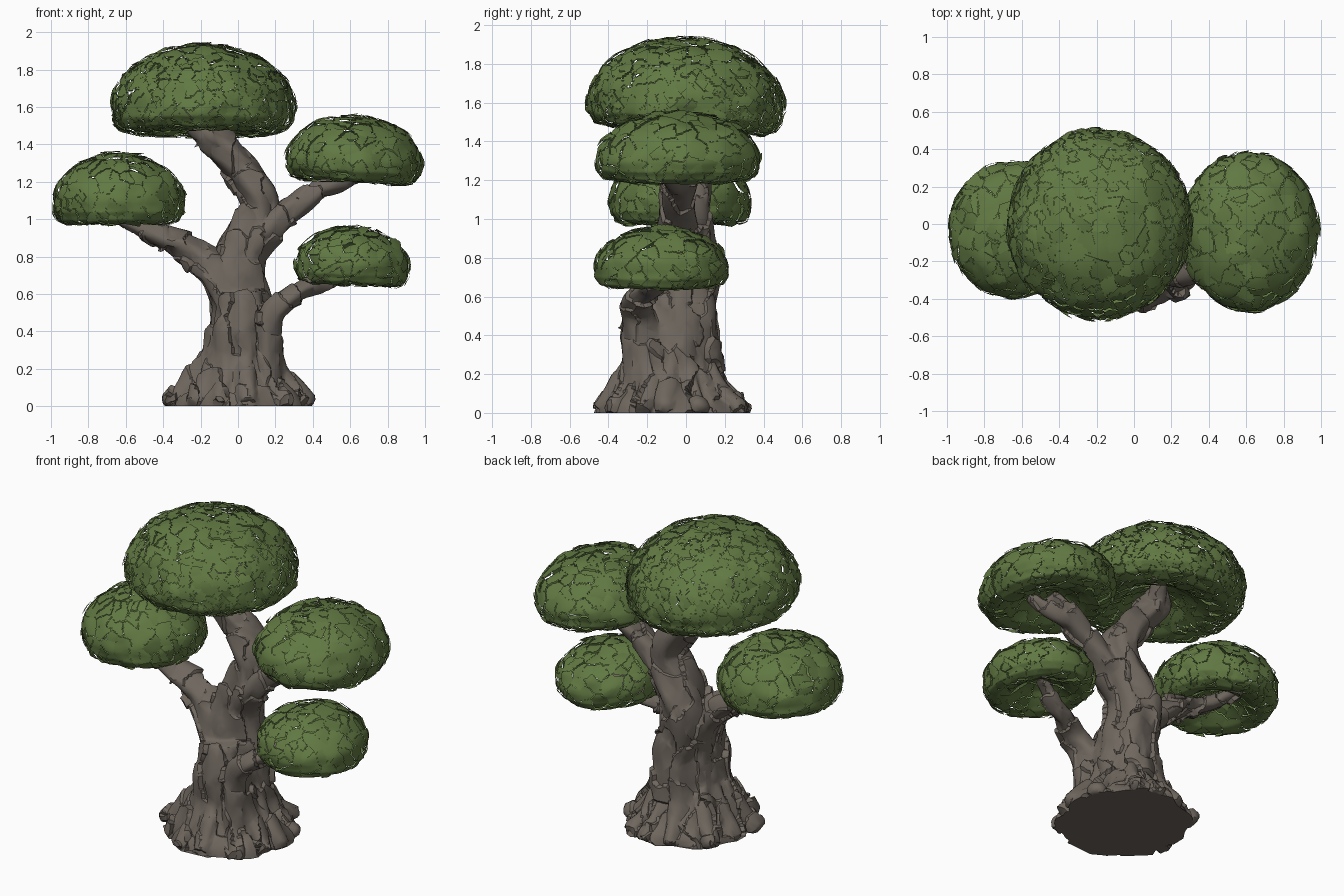
import bpy, bmesh, math, random
from mathutils import Vector, Matrix, noise, kdtree

if "Cube" in bpy.data.objects:
    bpy.data.objects.remove(bpy.data.objects["Cube"])

random.seed(4)


def material(name, rgb):
    m = bpy.data.materials.new(name)
    m.diffuse_color = (*rgb, 1)
    m.use_nodes = True
    m.node_tree.nodes["Principled BSDF"].inputs["Base Color"].default_value = m.diffuse_color
    return m


LEAF = material("leaf green", (0.12, 0.19, 0.055))
BARK = material("bark brown", (0.158, 0.134, 0.112))


def add_object(name, mesh, mat):
    mesh.materials.clear()
    mesh.materials.append(mat)
    ob = bpy.data.objects.new(name, mesh)
    bpy.context.collection.objects.link(ob)
    return ob


# ---------- wood: swept elliptical tubes fused into one skin ----------
def spline(pts, i, t):
    p = [Vector(pts[min(max(i + k, 0), len(pts) - 1)]) for k in (-1, 0, 1, 2)]
    return 0.5 * (2 * p[1] + (p[2] - p[0]) * t + (2 * p[0] - 5 * p[1] + 4 * p[2] - p[3]) * t * t
                  + (3 * p[1] - p[0] - 3 * p[2] + p[3]) * t ** 3)


def tube(bm, pts, lobes=5, depth=0.08, twist=2.0, sides=28, steps=5):
    """pts: (x, y, z, radius across, radius in depth)"""
    path = [spline(pts, i, s / steps) for i in range(len(pts) - 1) for s in range(steps)]
    path.append(Vector(pts[-1]))
    rings = []
    for k, p in enumerate(path):
        c = Vector(p[:3])
        t = (Vector(path[min(k + 1, len(path) - 1)][:3]) - Vector(path[max(k - 1, 0)][:3])).normalized()
        a = Vector((0, 1, 0)).cross(t).normalized()
        b = t.cross(a)
        ring = []
        for j in range(sides):
            g = math.tau * j / sides
            f = 1 + depth * math.sin(lobes * g + twist * k / steps)
            ring.append(bm.verts.new(c + a * math.cos(g) * p[3] * f + b * math.sin(g) * p[4] * f))
        rings.append(ring)
    for r0, r1 in zip(rings, rings[1:]):
        for j in range(sides):
            n = (j + 1) % sides
            bm.faces.new((r0[j], r0[n], r1[n], r1[j]))
    bm.faces.new(rings[0][::-1])
    bm.faces.new(rings[-1])


def baked(ob):
    dg = bpy.context.evaluated_depsgraph_get()
    mesh = bpy.data.meshes.new_from_object(ob.evaluated_get(dg))
    ob.modifiers.clear()
    ob.data = mesh


bm = bmesh.new()
# flared foot
tube(bm, [(0.01, -0.08, -0.04, .36, .385), (0.01, -0.08, 0.03, .34, .365), (0.01, -0.08, 0.11, .28, .30),
          (0.015, -0.08, 0.25, .205, .25), (0.02, -0.08, 0.42, .17, .24), (0.02, -0.07, 0.60, .13, .20)],
     lobes=9, depth=0.05, twist=0.6)
# main trunk up to the crown
tube(bm, [(0.04, -0.03, 0.2, .17, .18), (0.05, -0.01, 0.42, .15, .165), (-0.005, -0.01, 0.66, .15, .165),
          (0.01, 0, 0.8, .135, .155), (0.085, 0, 0.97, .11, .135), (0.12, 0, 1.1, .088, .13),
          (0.02, 0, 1.26, .08, .11), (-0.10, 0, 1.39, .085, .10), (-0.16, 0, 1.47, .09, .10), (-0.19, 0, 1.58, .05, .05)])
# left branch, rising from the foot along the trunk
tube(bm, [(-0.12, -0.12, 0.12, .10, .12), (-0.06, -0.11, 0.42, .085, .11), (-0.09, -0.08, 0.66, .085, .12),
          (-0.20, -0.06, 0.78, .08, .10), (-0.36, -0.05, 0.885, .065, .08), (-0.52, -0.04, 0.96, .045, .065),
          (-0.66, -0.03, 1.03, .03, .04)], lobes=4)
# right upper branch
tube(bm, [(0.04, -0.03, 0.78, .09, .11), (0.13, -0.04, 0.92, .085, .105), (0.26, -0.04, 1.03, .067, .09),
          (0.40, -0.04, 1.13, .056, .075), (0.50, -0.03, 1.21, .05, .065), (0.60, -0.03, 1.28, .03, .04)], lobes=4)
# right lower branch, starting at the front of the foot
tube(bm, [(0.15, -0.18, 0.10, .12, .14), (0.15, -0.21, 0.32, .08, .11), (0.17, -0.245, 0.48, .065, .09),
          (0.25, -0.25, 0.57, .055, .08), (0.38, -0.19, 0.635, .047, .06), (0.50, -0.15, 0.69, .04, .05),
          (0.61, -0.12, 0.76, .025, .03)], lobes=4)
# small forks under the pads
for s, m, e in [((-0.10, 0, 1.38), (-0.22, -.06, 1.47), (-0.30, -.12, 1.58)),
                ((-0.12, 0, 1.40), (-0.10, .08, 1.48), (-0.06, .16, 1.58)),
                ((0.44, -.04, 1.15), (0.57, -.08, 1.20), (0.68, -.12, 1.28)),
                ((-0.42, -.05, 0.92), (-0.58, .02, 0.98), (-0.70, .10, 1.06))]:
    tube(bm, [(*s, .045, .05), (*m, .04, .045), (*e, .025, .025)], lobes=3)
# root toes round the foot
for i in range(13):
    g = math.tau * i / 13 + random.uniform(-.12, .12)
    cx, cy = math.cos(g), math.sin(g)
    out = random.uniform(.35, .39)
    w = random.uniform(.035, .055)
    tube(bm, [(.01 + .17 * cx, -.08 + .19 * cy, .26, w, w), (.01 + .26 * cx, -.08 + .28 * cy, .12, w, w),
              (.01 + out * cx, -.08 + (out + .02) * cy, .015, w * .8, w * .8)], lobes=3)
me = bpy.data.meshes.new("trunk")
bmesh.ops.recalc_face_normals(bm, faces=bm.faces)
bm.to_mesh(me)
bm.free()
trunk = add_object("trunk_and_branches", me, BARK)
rm = trunk.modifiers.new("fuse", 'REMESH')
rm.mode = 'VOXEL'
rm.voxel_size = 0.011
baked(trunk)

# bark plates: every stretched cell gets its own tilt and lift, rougher near the ground
moves = []
for v in trunk.data.vertices:
    p = v.co + noise.noise_vector(v.co * 6) * 0.014 * min(1, v.co.z / 0.3)
    s = Vector((p.x * 8, p.y * 8, p.z * 5))
    s += noise.noise_vector(s * 1.2) * 0.3
    cell = noise.voronoi(s)[1][0]
    tilt = noise.cell_vector(cell * 53.7)
    step = (s - cell).dot(tilt) * 0.02 + (tilt.x * 0.012)
    q = p + v.normal * max(-.03, min(.03, step * (1 + 1.0 * max(0, 1 - p.z / 0.35))))
    moves.append(Vector((q.x, q.y, q.z if v.co.z > 0 else 0)))
for v, q in zip(trunk.data.vertices, moves):
    v.co = q
dec = trunk.modifiers.new("facet", 'DECIMATE')
dec.ratio = 0.14
baked(trunk)
for v in trunk.data.vertices:
    v.co.z = max(v.co.z, 0)
trunk.data.materials.clear()
trunk.data.materials.append(BARK)

# ---------- foliage pads: domes with a hollow underside, broken into leaf plates ----------
UNDER = [(1, 0), (.985, -.45), (.91, -.82), (.77, -1), (.6, -.92), (.43, -.62), (.24, -.25), (0, -.05)]


def pad_point(d, rx, ry, up, down):
    flat = math.hypot(d.x, d.y)
    ux, uy = (d.x / flat, d.y / flat) if flat > 1e-6 else (0, 0)
    if d.z >= 0:
        r, z = flat, d.z * up
    else:
        t = math.atan2(-d.z, flat) / (math.pi / 2) * (len(UNDER) - 1)
        i = min(int(t), len(UNDER) - 2)
        f = t - i
        r = UNDER[i][0] * (1 - f) + UNDER[i + 1][0] * f
        z = (UNDER[i][1] * (1 - f) + UNDER[i + 1][1] * f) * down
    return Vector((ux * r * rx, uy * r * ry, z))


def pad(name, centre, rx, ry, up, down, tilt, plates):
    bm = bmesh.new()
    bmesh.ops.create_icosphere(bm, subdivisions=6, radius=1)
    for v in bm.verts:
        lump = 1 + 0.03 * noise.noise(v.co * 3 + Vector(centre) * 5)
        v.co = pad_point(v.co.normalized(), rx, ry, up, down) * lump
    # group the faces into irregular plates
    faces = list(bm.faces)
    kd = kdtree.KDTree(plates)
    for i, f in enumerate(random.sample(faces, plates)):
        kd.insert(f.calc_center_median(), i)
    kd.balance()
    for f in faces:
        c = f.calc_center_median()
        f.material_index = kd.find(c + noise.noise_vector(c * 40) * 0.006)[1]
    cuts = [e for e in bm.edges if e.link_faces[0].material_index != e.link_faces[1].material_index]
    bmesh.ops.split_edges(bm, edges=cuts)
    bm.normal_update()
    groups = {}
    for f in bm.faces:
        groups.setdefault(f.material_index, []).append(f)
        f.material_index = 0
        f.smooth = True
    # tilt and lift every plate a little
    for fs in groups.values():
        vs = {v for f in fs for v in f.verts}
        c = sum((v.co for v in vs), Vector()) / len(vs)
        n = sum((f.normal for f in fs), Vector()).normalized()
        axis = n.orthogonal()
        axis.rotate(Matrix.Rotation(random.uniform(0, math.tau), 3, n))
        rot = Matrix.Rotation(random.uniform(-.2, .2), 3, axis)
        lift = n * random.uniform(-.006, .006)
        for v in vs:
            v.co = c + rot @ (v.co - c) + lift
    me = bpy.data.meshes.new(name)
    bm.to_mesh(me)
    bm.free()
    ob = add_object(name, me, LEAF)
    ob.location = centre
    ob.rotation_euler = [math.radians(a) for a in (*tilt, 0)]


pad("crown_foliage", (-0.185, 0.0, 1.585), .493, .51, .355, .13, (-3, 0), 800)
pad("right_upper_foliage", (0.618, -0.04, 1.305), .368, .425, .25, .11, (0, 3), 300)
pad("left_foliage", (-0.64, -0.03, 1.09), .355, .37, .265, .12, (0, 0), 300)
pad("right_lower_foliage", (0.61, -0.125, 0.75), .308, .345, .21, .105, (0, 3), 230)

# smooth bark plates with crisp creases
bpy.ops.object.select_all(action='DESELECT')
trunk.select_set(True)
bpy.context.view_layer.objects.active = trunk
bpy.ops.object.shade_smooth_by_angle(angle=math.radians(35))
